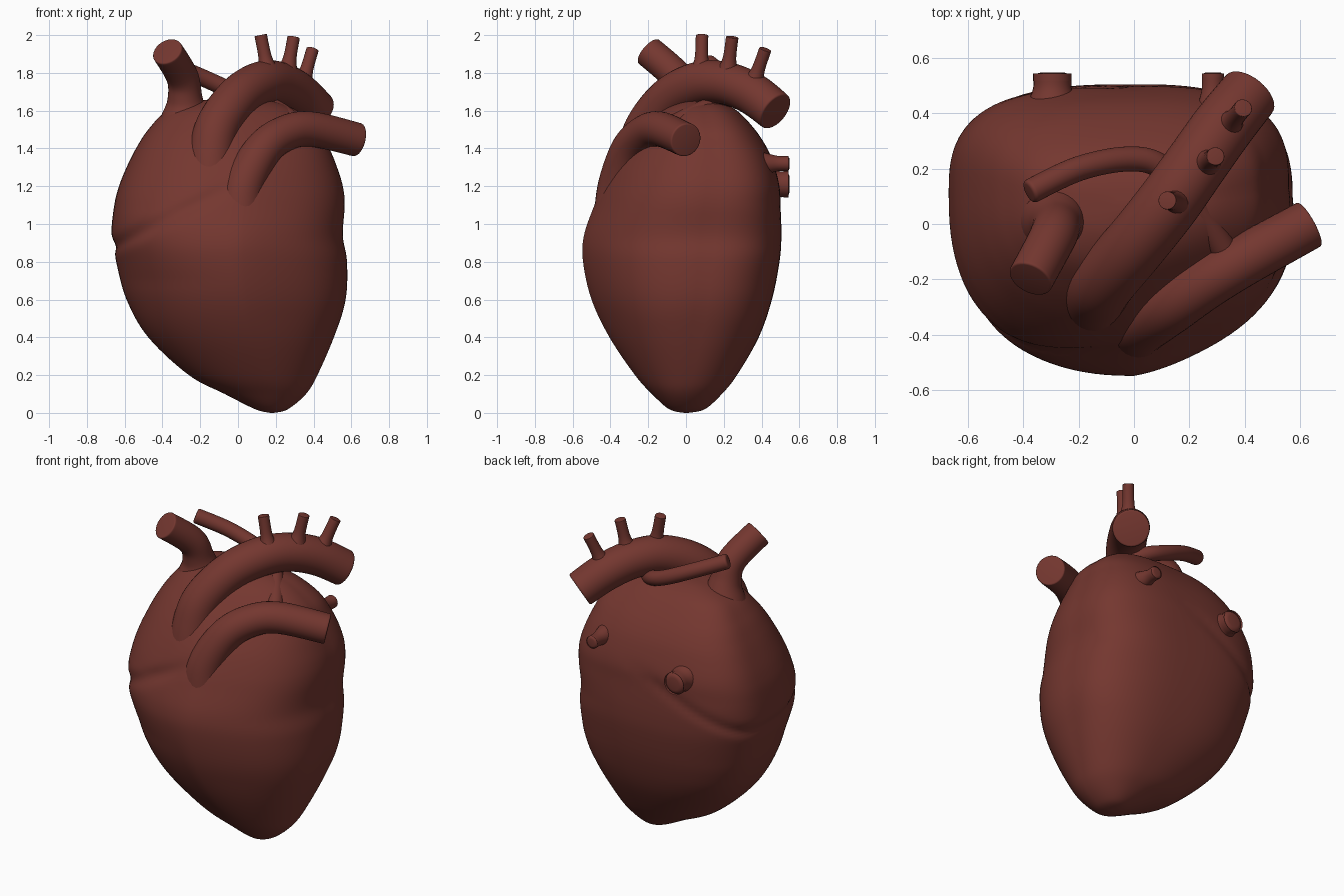
import bpy, bmesh, math
from mathutils import Vector

if "Cube" in bpy.data.objects:
    bpy.data.objects.remove(bpy.data.objects["Cube"])

muscle = bpy.data.materials.new("heart_red_brown")
muscle.diffuse_color = (0.175, 0.038, 0.029, 1)
muscle.use_nodes = True
muscle.node_tree.nodes["Principled BSDF"].inputs["Base Color"].default_value = muscle.diffuse_color


def spline(points, steps):
    """Catmull-Rom samples through tuples of any length."""
    out = []
    n = len(points)
    for i in range(n - 1):
        p0, p1, p2, p3 = (points[max(0, min(n - 1, i + k))] for k in (-1, 0, 1, 2))
        for s in range(steps):
            t = s / steps
            out.append([0.5 * (2 * b + (c - a) * t + (2 * a - 5 * b + 4 * c - d) * t * t
                               + (3 * b - a - 3 * c + d) * t ** 3)
                        for a, b, c, d in zip(p0, p1, p2, p3)])
    out.append(list(points[-1]))
    return out


def loft(name, rings, angle):
    """Skin a list of closed rings and cap both ends."""
    bm = bmesh.new()
    loops = [[bm.verts.new(p) for p in ring] for ring in rings]
    n = len(loops[0])
    for a, b in zip(loops, loops[1:]):
        for i in range(n):
            j = (i + 1) % n
            bm.faces.new((a[i], a[j], b[j], b[i]))
    bm.faces.new(loops[0][::-1])
    bm.faces.new(loops[-1])
    bmesh.ops.recalc_face_normals(bm, faces=bm.faces)
    mesh = bpy.data.meshes.new(name)
    bm.to_mesh(mesh)
    bm.free()
    mesh.materials.append(muscle)
    obj = bpy.data.objects.new(name, mesh)
    bpy.context.collection.objects.link(obj)
    bpy.context.view_layer.objects.active = obj
    obj.select_set(True)
    bpy.ops.object.shade_smooth_by_angle(angle=math.radians(angle))
    obj.select_set(False)
    return obj


def vessel(name, path, sides=32, soft=0.1):
    """Tube along (x, y, z, radius) points with a softly rounded end."""
    pts = spline(path, 8)
    pos = [Vector(p[:3]) for p in pts]
    rings = []
    side = None
    for i, p in enumerate(pos):
        d = (pos[min(i + 1, len(pos) - 1)] - pos[max(i - 1, 0)]).normalized()
        ref = side if side else (Vector((1, 0, 0)) if abs(d.x) < 0.8 else Vector((0, 1, 0)))
        side = (ref - d * ref.dot(d)).normalized()
        up = d.cross(side)
        r = pts[i][3]
        sizes = [(0, r)]
        if i == len(pos) - 1:
            quarter = [k * math.pi / 8 for k in range(5)]
            sizes = [(-soft * r * (1 - math.sin(a)), r * (1 - soft + soft * math.cos(a)))
                     for a in quarter]
        for off, rad in sizes:
            rings.append([p + d * off + rad * (side * math.cos(a) + up * math.sin(a))
                          for a in (2 * math.pi * k / sides for k in range(sides))])
    return loft(name, rings, 50)


# Heart muscle: z, left, right, front, back, ridge x, widest y
profile = [
    (0.0, 0.17, 0.19, -0.01, 0.01, 0.18, 0.0),
    (0.02, 0.09, 0.265, -0.09, 0.10, 0.18, 0.0),
    (0.10, -0.07, 0.36, -0.18, 0.19, 0.16, 0.0),
    (0.20, -0.26, 0.42, -0.27, 0.27, 0.12, 0.02),
    (0.40, -0.475, 0.505, -0.405, 0.385, 0.06, 0.05),
    (0.60, -0.59, 0.565, -0.50, 0.455, 0.02, 0.08),
    (0.80, -0.645, 0.572, -0.545, 0.495, 0.0, 0.10),
    (0.94, -0.67, 0.55, -0.54, 0.505, 0.0, 0.11),
    (1.10, -0.655, 0.56, -0.485, 0.50, 0.0, 0.13),
    (1.20, -0.63, 0.55, -0.445, 0.495, 0.0, 0.14),
    (1.30, -0.59, 0.52, -0.395, 0.47, 0.0, 0.14),
    (1.40, -0.54, 0.48, -0.33, 0.43, -0.02, 0.13),
    (1.50, -0.475, 0.43, -0.25, 0.365, -0.04, 0.12),
    (1.60, -0.375, 0.31, -0.15, 0.27, -0.05, 0.10),
    (1.65, -0.22, 0.18, -0.05, 0.17, -0.05, 0.08),
    (1.665, -0.06, 0.01, 0.04, 0.08, -0.03, 0.06),
]
rings = []
for z, x0, x1, y0, y1, cx, cy in spline(profile, 7):
    ring = []
    low = min(1, z / 0.5)
    high = max(0, min(1, (z - 0.7) / 0.35))
    for k in range(112):
        t = 2 * math.pi * k / 112
        c, s = math.cos(t), math.sin(t)
        # boxier behind and at the upper chamber on the left front
        n = 2 + 0.6 * low + 0.3 * high if s > 0 else (2 + 0.1 * low + 0.5 * high if c < 0 else 2)
        x = cx + math.copysign(abs(c) ** (2 / n), c) * (x1 - cx if c > 0 else cx - x0)
        y = cy + math.copysign(abs(s) ** (2 / n), s) * (y1 - cy if s > 0 else cy - y0)
        # flattened right front between ridge and side
        g = 1 + (0.035 * low * math.sin(-4 * t) if c > 0 and s < 0 else 0)
        # groove between the right upper chamber and the lower chambers
        gz = 0.88 + 0.5 * (x + 0.67)
        depth = 0.026 * max(0, min(1, (0.1 - x) / 0.25))
        g -= depth * math.exp(-((z - gz) / 0.04) ** 2)
        ring.append((cx + (x - cx) * g, cy + (y - cy) * g, z))
    rings.append(ring)
loft("heart_muscle", rings, 80)

# Great vessels
vessel("main_artery_arch", [
    (-0.14, -0.27, 1.16, 0.14), (-0.14, -0.25, 1.36, 0.123), (-0.105, -0.20, 1.52, 0.118),
    (0.0, -0.08, 1.67, 0.115), (0.12, 0.07, 1.745, 0.115), (0.22, 0.21, 1.745, 0.113),
    (0.32, 0.35, 1.69, 0.112), (0.42, 0.475, 1.595, 0.108)])
vessel("lung_artery_trunk", [
    (0.01, -0.36, 1.02, 0.13), (0.03, -0.355, 1.20, 0.112), (0.13, -0.30, 1.39, 0.1),
    (0.25, -0.22, 1.48, 0.095), (0.39, -0.135, 1.502, 0.093), (0.635, 0.0, 1.445, 0.09)])
vessel("upper_vein", [
    (-0.28, 0.03, 1.38, 0.20), (-0.28, 0.02, 1.54, 0.14), (-0.28, 0.0, 1.66, 0.094),
    (-0.295, -0.05, 1.78, 0.085), (-0.375, -0.20, 1.915, 0.083)])
vessel("right_lung_artery", [
    (0.34, -0.12, 1.50, 0.05), (0.22, 0.07, 1.60, 0.046), (0.10, 0.205, 1.655, 0.045),
    (-0.02, 0.235, 1.70, 0.045), (-0.2, 0.20, 1.78, 0.045), (-0.38, 0.115, 1.855, 0.045)],
    soft=0.3)

# Three branches on top of the arch
for i, (base, tip) in enumerate([
        ((0.16, 0.08, 1.80), (0.12, 0.085, 2.0)),
        ((0.26, 0.22, 1.80), (0.295, 0.245, 1.99)),
        ((0.34, 0.355, 1.74), (0.395, 0.42, 1.925))]):
    b, t = Vector(base), Vector(tip)
    m = b.lerp(t, 0.4)
    vessel(f"arch_branch_{i + 1}", [(*b, 0.06), (*m, 0.036), (*t, 0.033)], 20)

# Vein stubs on the back
for name, x, z, r in (("back_vein_left", 0.285, 1.32, 0.04), ("back_vein_right", -0.295, 1.21, 0.07)):
    vessel(name, [(x, 0.30, z, r * 2.2), (x, 0.43, z, r * 1.35), (x, 0.49, z, r),
                  (x, 0.548, z, r)], 24, soft=0.45)
